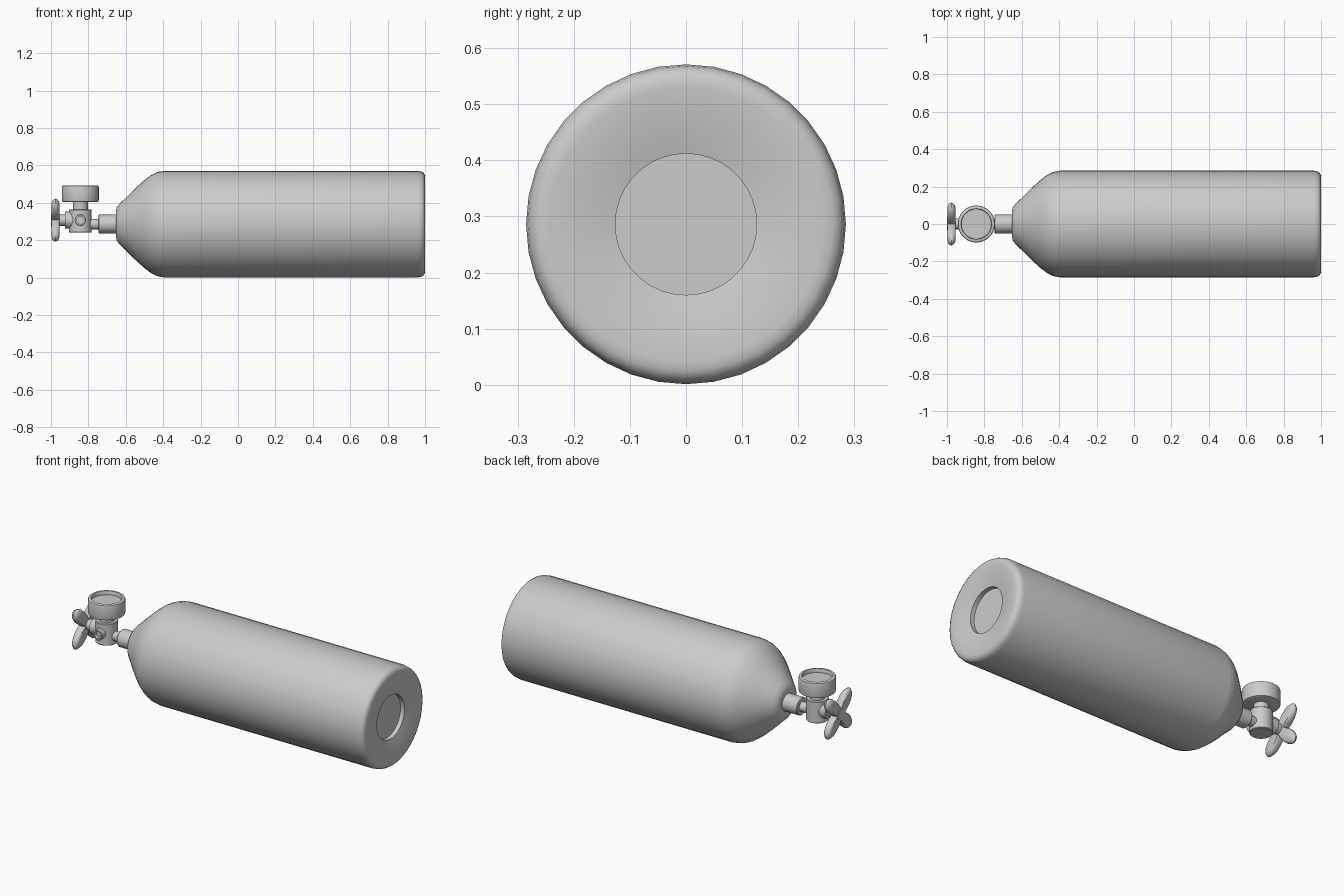
import bpy, bmesh, math
from mathutils import Vector

if "Cube" in bpy.data.objects:
    bpy.data.objects.remove(bpy.data.objects["Cube"])

CZ = 0.286      # tank axis height
VZ = 0.307      # handle / port axis height
VX = -0.843     # valve body centre


def lathe(name, profile, origin, axis, sides=32, shape=lambda a: 1.0, angle=35):
    """Spin (radius, distance) pairs around an axis; both ends are capped."""
    axis = Vector(axis)
    u = Vector((0, 1, 0)) if abs(axis.y) < 0.5 else Vector((1, 0, 0))
    v = axis.cross(u)
    bm = bmesh.new()
    rings = []
    for r, d in profile:
        ring = []
        for i in range(sides):
            a = 2 * math.pi * i / sides
            k = r * shape(a)
            p = Vector(origin) + axis * d + u * (k * math.cos(a)) + v * (k * math.sin(a))
            ring.append(bm.verts.new(p))
        rings.append(ring)
    for a, b in zip(rings, rings[1:]):
        for i in range(sides):
            j = (i + 1) % sides
            bm.faces.new((a[i], a[j], b[j], b[i]))
    bm.faces.new(rings[0])
    bm.faces.new(rings[-1])
    bmesh.ops.recalc_face_normals(bm, faces=bm.faces)
    me = bpy.data.meshes.new(name)
    bm.to_mesh(me)
    bm.free()
    ob = bpy.data.objects.new(name, me)
    bpy.context.collection.objects.link(ob)
    bpy.ops.object.select_all(action='DESELECT')
    ob.select_set(True)
    bpy.context.view_layer.objects.active = ob
    bpy.ops.object.shade_smooth_by_angle(angle=math.radians(angle))
    return ob


X, Z, FRONT = (1, 0, 0), (0, 0, 1), (0, -1, 0)

# Tank with domed shoulder, rounded base rim and dished, recessed base
lathe("tank_body", [
    (0.070, -0.652), (0.090, -0.648), (0.112, -0.630), (0.140, -0.600),
    (0.190, -0.550), (0.234, -0.502), (0.262, -0.465), (0.278, -0.432),
    (0.285, -0.395), (0.285, 0.960), (0.282, 0.979), (0.275, 0.992),
    (0.262, 0.999), (0.245, 1.000), (0.200, 0.995), (0.160, 0.988),
    (0.126, 0.980), (0.126, 0.955)], (0, 0, CZ), X, 36)

# Neck collar and thin connecting pipe
lathe("neck_collar", [(0.046, -0.746), (0.050, -0.742), (0.050, -0.640)], (0, 0, CZ), X)
lathe("neck_pipe", [(0.028, -0.84), (0.028, -0.74)], (0, 0, CZ), X, 24)

# Valve body
lathe("valve_body", [(0.057, 0.240), (0.060, 0.243), (0.060, 0.362), (0.057, 0.365)],
      (VX, 0, 0), Z)

# Outlet port with a bored opening on the front
lathe("outlet_port", [(0.030, 0.040), (0.030, 0.083), (0.028, 0.085),
                      (0.020, 0.085), (0.020, 0.065)], (VX, 0, VZ), FRONT, 24)

# Gauge stem and gauge with a sunken dial
lathe("gauge_stem", [(0.040, 0.355), (0.040, 0.410)], (VX, 0, 0), Z, 24)
lathe("gauge", [(0.090, 0.403), (0.097, 0.406), (0.099, 0.413), (0.099, 0.483),
                (0.097, 0.490), (0.092, 0.493), (0.082, 0.493), (0.080, 0.490),
                (0.080, 0.472)], (VX, 0, 0), Z)

# Handle flange and spindle
lathe("handle_flange", [(0.045, -0.924), (0.045, -0.880)], (0, 0, VZ), X, 24)
lathe("handle_spindle", [(0.030, -0.975), (0.030, -0.915)], (0, 0, VZ), X, 24)


# Four-lobed hand wheel with rounded edges and a round hub cap
def lobes(a):
    return 0.097 - 0.056 * math.cos(4 * a)


lathe("hand_wheel", [(0.78, -0.997), (0.90, -0.993), (0.97, -0.985), (1.0, -0.976),
                     (0.97, -0.967), (0.90, -0.959), (0.78, -0.955)],
      (0, 0, VZ), X, 64, lobes)
lathe("hub_cap", [(0.034, -1.000), (0.034, -0.955)], (0, 0, VZ), X, 24)
